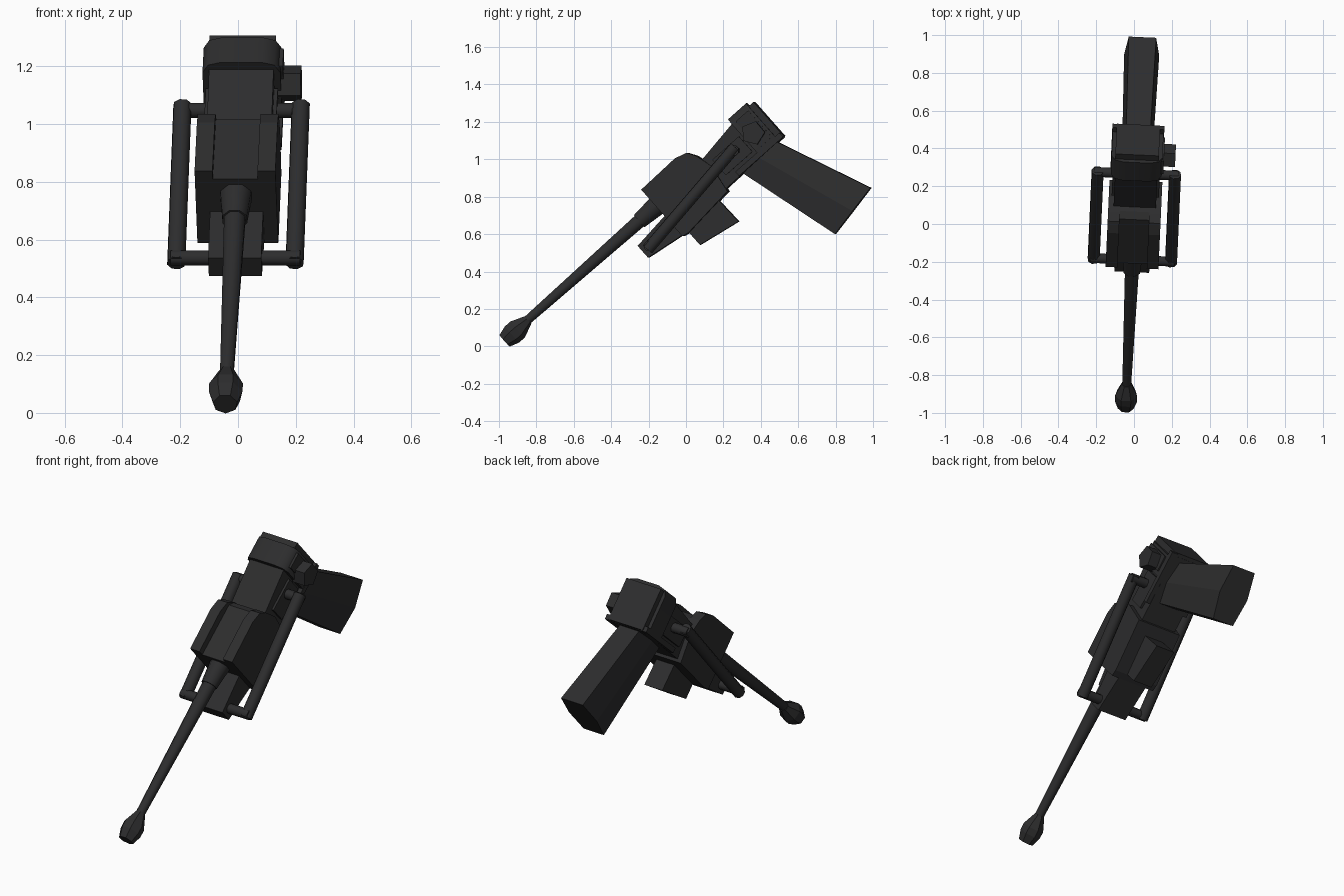
import bpy, bmesh, math
from mathutils import Vector, Matrix

if "Cube" in bpy.data.objects:
    bpy.data.objects.remove(bpy.data.objects["Cube"])

TILT = math.radians(41.5)           # barrel axis pitch in the side view
YAW = Matrix.Rotation(math.radians(-2.6), 3, 'Z')
C, S = math.cos(TILT), math.sin(TILT)

metal = bpy.data.materials.new("dark_gunmetal")
metal.diffuse_color = (0.026, 0.026, 0.027, 1)
metal.use_nodes = True
metal.node_tree.nodes["Principled BSDF"].inputs["Base Color"].default_value = metal.diffuse_color


def at(x, u, v):
    """Lateral x, u along the barrel (rearward), v across it (upward)."""
    return Vector((x, u * C - v * S, u * S + v * C))


def loft(name, rings, smooth=False):
    """Skin a list of equal rings of points and cap both ends."""
    bm = bmesh.new()
    loops = [[bm.verts.new(YAW @ p) for p in r] for r in rings]
    n = len(loops[0])
    for a, b in zip(loops, loops[1:]):
        for i in range(n):
            bm.faces.new((a[i], a[(i + 1) % n], b[(i + 1) % n], b[i]))
    bm.faces.new(loops[0])
    bm.faces.new(loops[-1])
    bmesh.ops.recalc_face_normals(bm, faces=bm.faces)
    me = bpy.data.meshes.new(name)
    bm.to_mesh(me)
    bm.free()
    me.materials.append(metal)
    ob = bpy.data.objects.new(name, me)
    bpy.context.collection.objects.link(ob)
    if smooth:
        bpy.context.view_layer.objects.active = ob
        ob.select_set(True)
        bpy.ops.object.shade_smooth_by_angle(angle=math.radians(62))
        ob.select_set(False)
    return ob


def slab(name, profile, x0, x1):
    """Side profile in (u, v) extruded from x0 to x1."""
    return loft(name, [[at(x, u, v) for u, v in profile] for x in (x0, x1)])


def box(name, u0, u1, v0, v1, x0, x1):
    return slab(name, [(u0, v0), (u1, v0), (u1, v1), (u0, v1)], x0, x1)


def turned(name, steps, sides, v=0.667, smooth=True):
    """Round part on the barrel axis from (u, radius) steps."""
    ang = [math.tau * (i + .5) / sides for i in range(sides)]
    return loft(name, [[at(r * math.sin(a), u, v + r * math.cos(a)) for a in ang]
                       for u, r in steps], smooth)


def tube(name, p, q, r, sides=8):
    p, q = Vector(p), Vector(q)
    d = (q - p).normalized()
    a = d.orthogonal().normalized()
    b = d.cross(a)
    ang = [math.tau * (i + .5) / sides for i in range(sides)]
    return loft(name, [[c + r * (a * math.cos(t) + b * math.sin(t)) for t in ang]
                       for c in (p, q)], True)


# Barrel and muzzle
turned("muzzle", [(-.708, .043), (-.655, .06), (-.615, .06), (-.54, .028)], 7, smooth=False)
turned("barrel", [(-.56, .025), (.28, .04)], 8)
turned("barrel_collar", [(.256, .046), (.33, .053), (.40, .06)], 8)

# Front housing with two raised rails on top
slab("front_housing", [(.38, .45), (.417, .442), (.72, .47), (.745, .63),
                       (.72, .715), (.69, .745), (.38, .745)], -.14, .14)
for side, s in (("left", -1), ("right", 1)):
    slab(side + "_top_rail", [(.38, .72), (.74, .65), (.72, .722), (.692, .769),
                              (.626, .788), (.38, .782)], s * .078, s * .14)

# Lower front block and box magazine
slab("lower_front_block", [(.165, .487), (.42, .45), (.42, .60), (.165, .571)], -.092, .092)
slab("magazine", [(.417, .355), (.655, .312), (.65, .48), (.417, .48)], -.06, .06)

# Receiver with rear cap
slab("receiver", [(.62, .485), (1.12, .492), (1.12, .72), (.98, .725), (.68, .68)], -.112, .112)
loft("receiver_cap", [[at(x, u, v) for x, v in
                       ((-.135, .50), (.135, .50), (.135, .71), (.115, .745), (.07, .758),
                        (-.07, .758), (-.115, .745), (-.135, .71))] for u in (.975, 1.105)], True)
box("rear_plate", 1.09, 1.14, .494, .736, -.115, .115)
for side, s in (("left", -1), ("right", 1)):
    box(side + "_lower_rail", .82, 1.135, .49, .52, s * .10, s * .138)
    box(side + "_side_panel", .77, .96, .54, .65, s * .10, s * .125)

# Five sided knob on the right
def knob_ring(x, r):
    return [Vector((x, .366 + r * math.sin(a), 1.14 + r * math.cos(a)))
            for a in (math.tau * i / 5 + .25 for i in range(5))]
loft("side_knob", [knob_ring(.12, .065), knob_ring(.203, .065)])
box("knob_plate", 1.0, 1.09, .53, .72, .12, .143)

# Tubular side guards
low, high = (-.19, .537), (.266, 1.047)
d = Vector((high[0] - low[0], high[1] - low[1])).normalized() * .025
for side, s in (("left", -1), ("right", 1)):
    x = s * .205
    tube(side + "_guard_bar", (x, low[0] - d.x * .4, low[1] - d.y), (x, high[0] + d.x * .4, high[1] + d.y), .033)
    for end, (y, z) in (("lower", low), ("upper", high)):
        tube(f"{side}_guard_{end}_arm", (s * .06, y, z), (s * .225, y, z), .028)

# Hexagonal tapered grip
def grip_ring(top, bottom, w):
    t, b = Vector(top), Vector(bottom)
    m = (t + b) / 2
    pts = [(-w * .78, t), (w * .78, t), (w, m), (w * .72, b), (-w * .72, b), (-w, m)]
    return [Vector((x, p.x, p.y)) for x, p in pts]
loft("grip", [grip_ring((.40, 1.137), (.285, .94), .08),
              grip_ring((.99, .847), (.80, .60), .093)])
